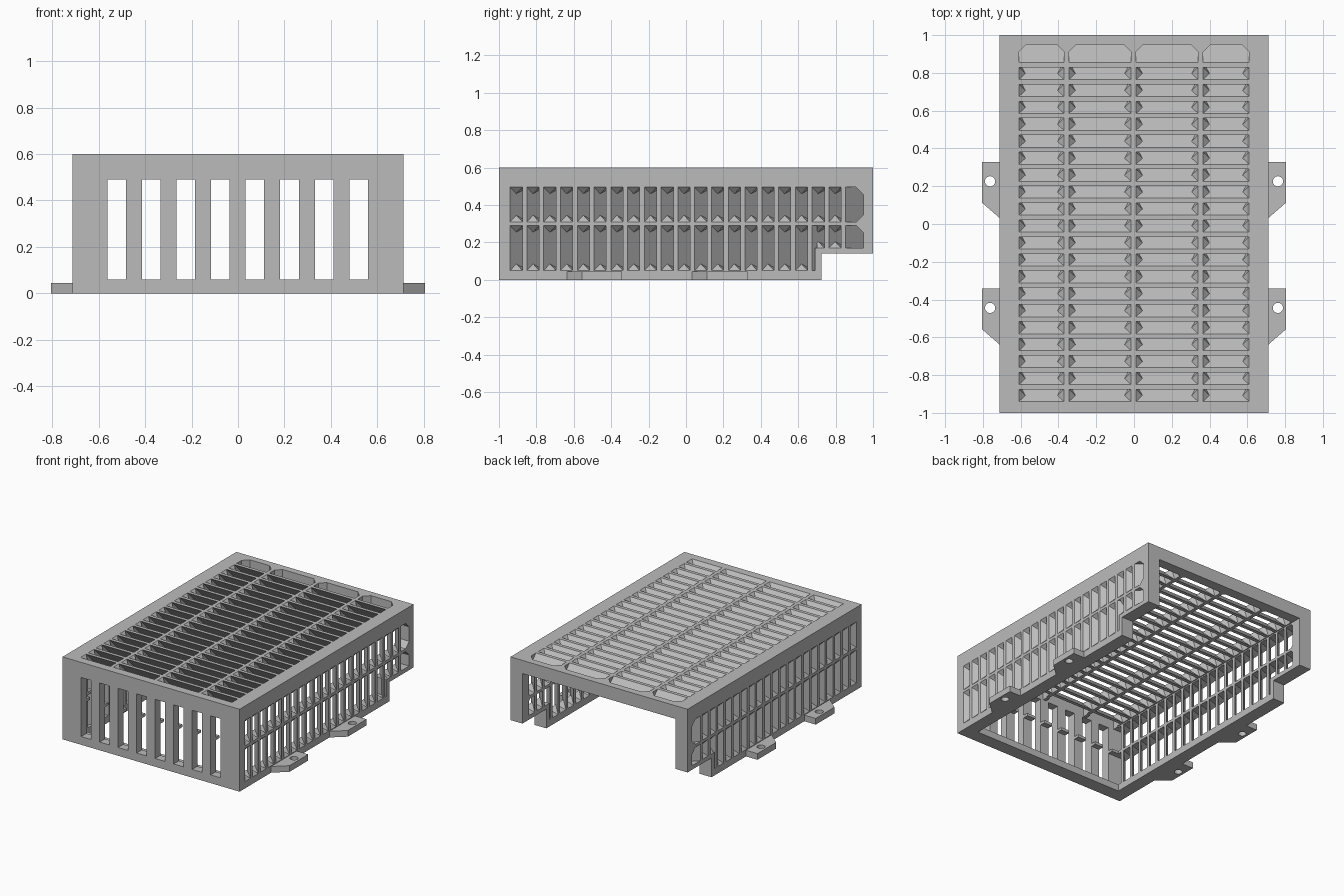
import bpy, bmesh
from mathutils import Vector

if "Cube" in bpy.data.objects:
    bpy.data.objects.remove(bpy.data.objects["Cube"])

grey = bpy.data.materials.new("plain_grey")
grey.use_nodes = True
grey.diffuse_color = (0.5, 0.5, 0.5, 1)
grey.node_tree.nodes["Principled BSDF"].inputs["Base Color"].default_value = (0.5, 0.5, 0.5, 1)


def make(name, bm):
    bmesh.ops.recalc_face_normals(bm, faces=bm.faces)
    mesh = bpy.data.meshes.new(name)
    bm.to_mesh(mesh)
    bm.free()
    mesh.materials.append(grey)
    ob = bpy.data.objects.new(name, mesh)
    bpy.context.collection.objects.link(ob)
    return ob


def prism(bm, profile, lo, hi, place):
    """Extrude a 2D profile from lo to hi; place maps (a, b, t) to a point."""
    ends = [[bm.verts.new(place(a, b, t)) for a, b in profile] for t in (lo, hi)]
    n = len(profile)
    for ring in ends:
        bm.faces.new(ring)
    for i in range(n):
        j = (i + 1) % n
        bm.faces.new((ends[0][i], ends[0][j], ends[1][j], ends[1][i]))


def along_z(a, b, t):
    return (a, b, t)


def along_x(a, b, t):
    return (t, a, b)


def box(bm, x0, x1, y0, y1, z0, z1):
    prism(bm, [(x0, y0), (x1, y0), (x1, y1), (x0, y1)], z0, z1, along_z)


def cut(ob, bm):
    cutter = make("cutter", bm)
    cutter.hide_render = True
    mod = ob.modifiers.new("cut", 'BOOLEAN')
    mod.operation = 'DIFFERENCE'
    mod.solver = 'EXACT'
    mod.object = cutter
    bpy.context.view_layer.objects.active = ob
    bpy.ops.object.modifier_apply(modifier=mod.name)
    bpy.data.objects.remove(cutter)


HALF, HEIGHT, WALL = 0.713, 0.6, 0.096
Y0, Y1, C = -0.94, 0.95, 0.04
PITCH, GAP, RIB = 0.0897, 0.065, 0.025
COUNT = 20
COLUMNS = [(-0.61, -0.37), (-0.345, -0.015), (0.01, 0.34), (0.365, 0.61)]
UPPER, LOWER, STEP, STEP_Y = (0.31, 0.495), (0.05, 0.29), 0.17, 0.69

# Housing: box open at the bottom and back, with stepped rear corners
bm = bmesh.new()
box(bm, -HALF, HALF, -1, 1, 0, HEIGHT)
housing = make("housing", bm)
bm = bmesh.new()
box(bm, -HALF + WALL, HALF - WALL, -0.9, 1.1, -0.1, HEIGHT - WALL)
cut(housing, bm)
bm = bmesh.new()
box(bm, -0.9, 0.9, 0.725, 1.1, -0.1, 0.14)
cut(housing, bm)

# Front vents
bm = bmesh.new()
for i in range(8):
    x = -0.563 + i * 0.149
    box(bm, x, x + 0.08, -1.1, -0.8, 0.06, 0.49)
cut(housing, bm)

# Top openings with clipped rear corners
bm = bmesh.new()
for a, b in COLUMNS:
    prism(bm, [(a, Y0), (b, Y0), (b, Y1 - C), (b - C, Y1), (a + C, Y1), (a, Y1 - C)],
          0.45, 0.7, along_z)
cut(housing, bm)

# Side openings, through both walls
bm = bmesh.new()
lo, hi = UPPER
prism(bm, [(Y0, lo), (Y1 - C, lo), (Y1, lo + C), (Y1, hi - C), (Y1 - C, hi), (Y0, hi)],
      -0.9, 0.9, along_x)
lo, hi = LOWER
prism(bm, [(Y0, lo), (STEP_Y, lo), (STEP_Y, STEP), (Y1, STEP), (Y1, hi - C),
           (Y1 - C, hi), (Y0, hi)], -0.9, 0.9, along_x)
cut(housing, bm)


def louvres(name, u0, u1, place, ymin, ymax, low_end=True):
    """Slanted slats across one opening, with small corner gussets in each gap."""
    bm = bmesh.new()
    for i in range(COUNT + 1):
        y = Y0 + i * PITCH
        prism(bm, [(y - RIB, 0), (y, 0), (y + WALL, WALL), (y - RIB + WALL, WALL)],
              u0, u1, lambda a, d, u: place(u, a, d))
        if i == COUNT or not ymin <= y + GAP / 2 <= ymax:
            continue
        ends = [(u1, -1)] + ([(u0, 1)] if low_end else [])
        for end, s in ends:
            mid = GAP / 2
            pts = [(end, y, 0), (end, y + GAP, 0),
                   (end + s * 0.035, y + mid, mid), (end, y + WALL, WALL)]
            v = [bm.verts.new(place(*p)) for p in pts]
            for k in range(4):
                bm.faces.new(v[:k] + v[k + 1:])
    # Trim the ends inside the solid frame
    for y, n in ((ymin, -1), (ymax, 1)):
        bmesh.ops.bisect_plane(bm, geom=bm.verts[:] + bm.edges[:] + bm.faces[:],
                               plane_co=Vector((0, y, 0)), plane_no=Vector((0, n, 0)),
                               clear_outer=True)
    make(name, bm)


for i, (a, b) in enumerate(COLUMNS):
    louvres(f"top_louvres_{i + 1}", a, b, lambda u, y, d: (u, y, HEIGHT - d), -0.95, 0.955)

for side, s in (("left", 1), ("right", -1)):
    def wall(u, y, d, s=s):
        return (s * (HALF - d), y, u)
    louvres(side + "_upper_louvres", *UPPER, wall, -0.95, 0.955)
    louvres(side + "_lower_louvres", *LOWER, wall, -0.95, 0.7)
    louvres(side + "_rear_louvres", STEP, LOWER[1], wall, 0.7, 0.955)

# Mounting tabs with screw holes
tabs, holes = bmesh.new(), bmesh.new()
for s in (-1, 1):
    for y in (-0.342, 0.328):
        prism(tabs, [(s * HALF, y), (s * 0.805, y), (s * 0.805, y - 0.215),
                     (s * HALF, y - 0.295)], 0, 0.045, along_z)
        ring = bmesh.ops.create_cone(holes, cap_ends=True, segments=32,
                                     radius1=0.027, radius2=0.027, depth=0.3)
        bmesh.ops.translate(holes, verts=ring["verts"], vec=(s * 0.762, y - 0.102, 0))
mounting_tabs = make("mounting_tabs", tabs)
cut(mounting_tabs, holes)
